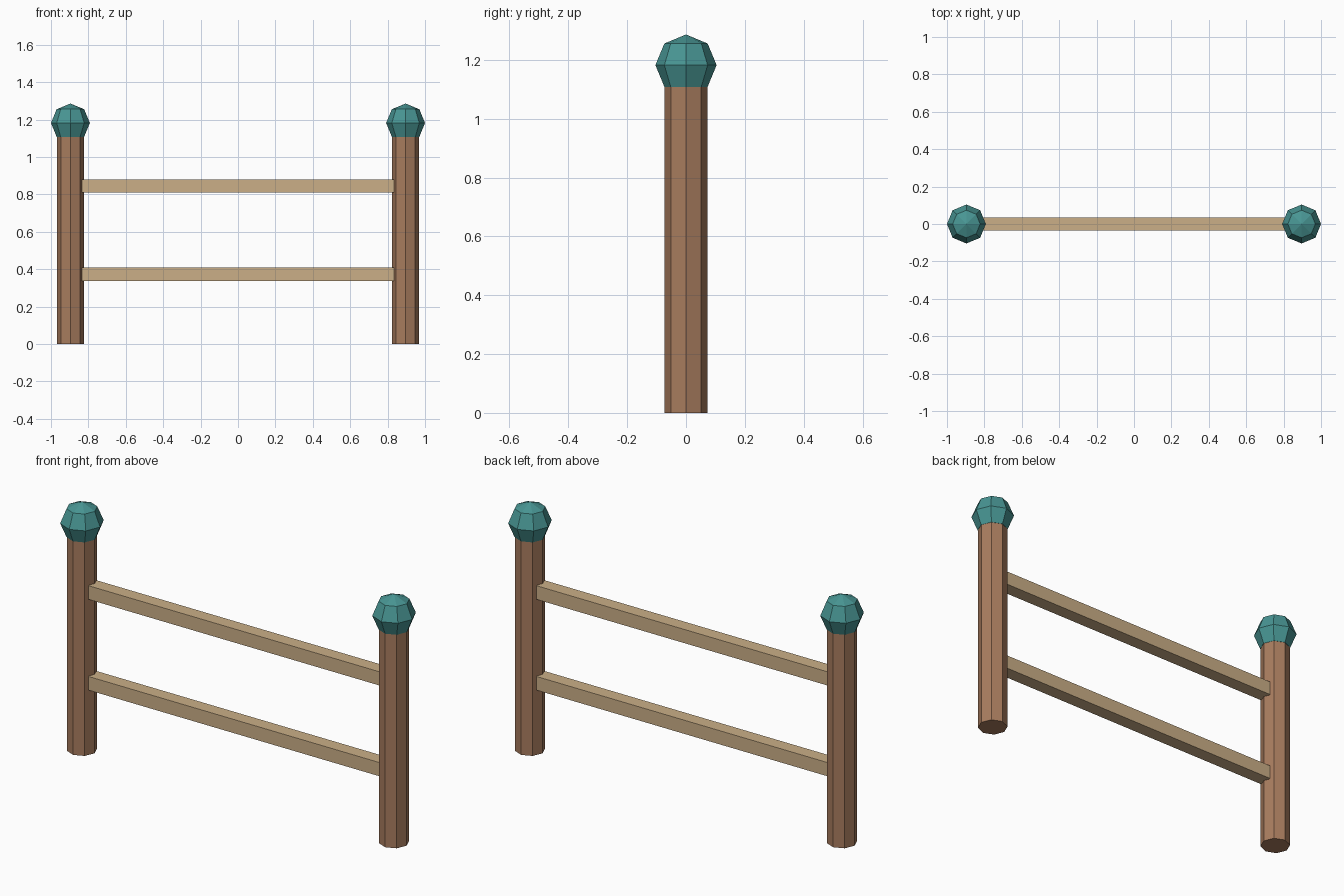
import bpy

cube = bpy.data.objects.get("Cube")
if cube:
    bpy.data.objects.remove(cube, do_unlink=True)


def material(name, rgb):
    """Flat material from 0-255 display colour, stored as linear."""
    def linear(c):
        c /= 255
        return c / 12.92 if c < 0.04045 else ((c + 0.055) / 1.055) ** 2.4
    colour = (*[linear(c) for c in rgb], 1)
    mat = bpy.data.materials.new(name)
    mat.use_nodes = True
    mat.diffuse_color = colour
    bsdf = mat.node_tree.nodes["Principled BSDF"]
    bsdf.inputs["Base Color"].default_value = colour
    bsdf.inputs["Roughness"].default_value = 0.9
    return mat


def finish(name, mat):
    obj = bpy.context.object
    obj.name = obj.data.name = name
    obj.data.materials.append(mat)
    return obj


dark_wood = material("dark_wood", (168, 124, 94))
light_wood = material("light_wood", (203, 175, 135))
teal = material("teal_paint", (72, 149, 147))

POST_X, POST_R, POST_H = 0.896, 0.0725, 1.109
BALL_R, BALL_Z = 0.104, 1.182
RAIL_LENGTH, RAIL_SIZE = 1.668, 0.071

# Octagonal posts, each topped by a faceted ball
for side, sign in (("left", 1), ("right", -1)):
    bpy.ops.mesh.primitive_cylinder_add(
        vertices=8, radius=POST_R, depth=POST_H,
        location=(sign * POST_X, 0, POST_H / 2))
    finish(side + "_post", dark_wood)
    bpy.ops.mesh.primitive_uv_sphere_add(
        segments=8, ring_count=4, radius=BALL_R,
        location=(sign * POST_X, 0, BALL_Z))
    finish(side + "_post_ball", teal)

# Square rails between the posts
for level, z in (("lower", 0.374), ("upper", 0.845)):
    bpy.ops.mesh.primitive_cube_add(size=1, location=(0, 0, z))
    rail = finish(level + "_rail", light_wood)
    rail.scale = (RAIL_LENGTH, RAIL_SIZE, RAIL_SIZE)
    bpy.ops.object.transform_apply(location=False, rotation=False, scale=True)
